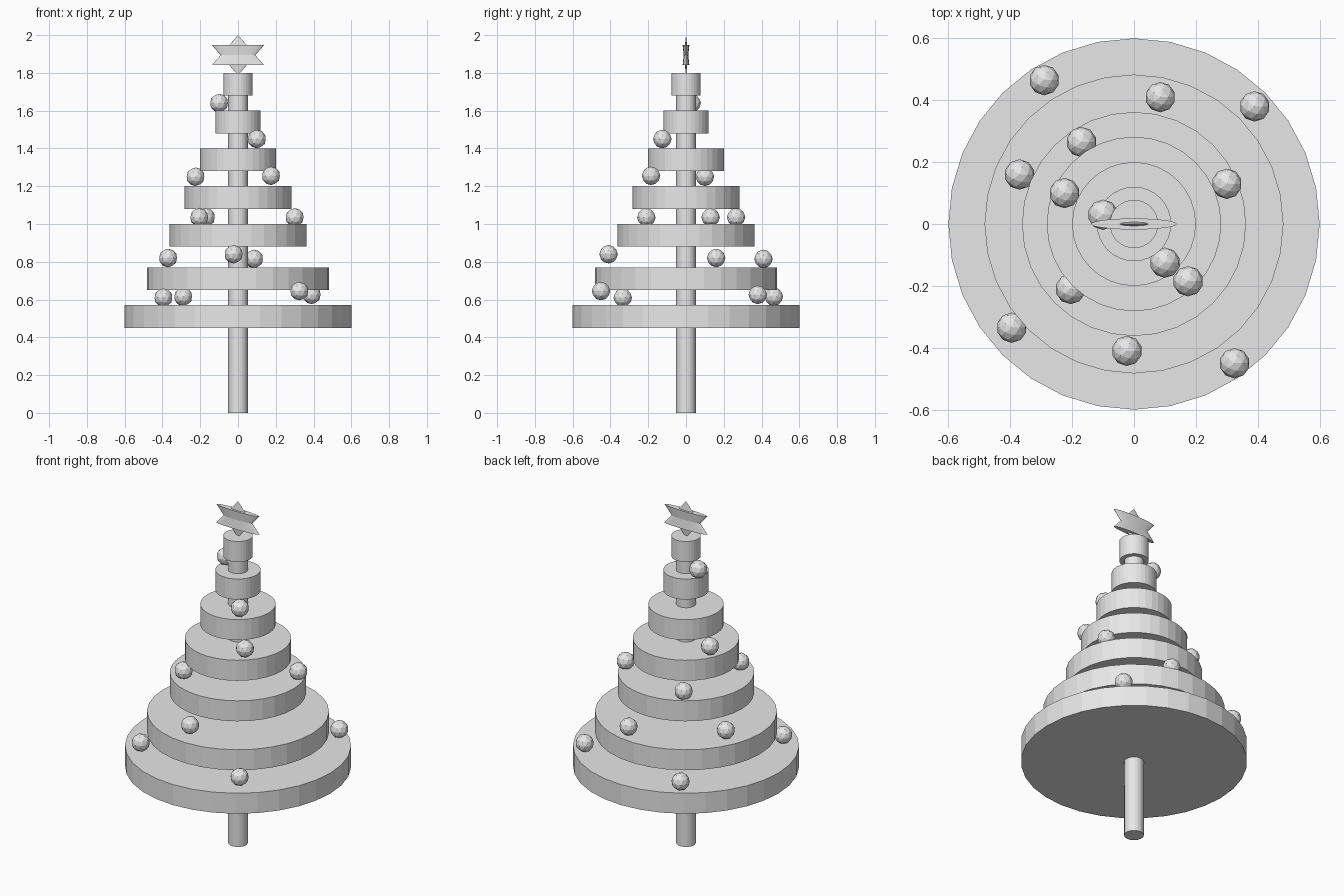
import bpy
from mathutils import Vector

cube = bpy.data.objects.get("Cube")
if cube:
    bpy.data.objects.remove(cube, do_unlink=True)

# One plain grey for every part
grey = bpy.data.materials.new("plain grey")
grey.use_nodes = True
colour = (0.8, 0.8, 0.8, 1)
grey.diffuse_color = colour
grey.node_tree.nodes["Principled BSDF"].inputs["Base Color"].default_value = colour


def finish(name):
    obj = bpy.context.object
    obj.name = name
    obj.data.materials.append(grey)
    return obj


def disc(name, radius, bottom, top):
    bpy.ops.mesh.primitive_cylinder_add(
        vertices=32, radius=radius, depth=top - bottom, location=(0, 0, (top + bottom) / 2))
    return finish(name)


# Trunk
disc("trunk", 0.052, 0, 1.75)

# Tiers of branches: radius and underside height
tiers = [(0.6, 0.45), (0.483, 0.65), (0.362, 0.88), (0.282, 1.08),
         (0.2, 1.28), (0.12, 1.48), (0.078, 1.68)]
for i, (radius, bottom) in enumerate(tiers, 1):
    disc(f"branch_tier_{i}", radius, bottom, bottom + 0.12)

# Star: two flattened cones, one pointing up and one down
STAR_Z, CONE_DEPTH = 1.894, 0.159
for name, sign in (("star_up", 1), ("star_down", -1)):
    tip, base = (0, 0.138) if sign > 0 else (0.138, 0)
    bpy.ops.mesh.primitive_cone_add(
        vertices=32, radius1=base, radius2=tip, depth=CONE_DEPTH,
        location=(0, 0, STAR_Z + sign * (0.106 - CONE_DEPTH / 2)))
    finish(name).scale.y = 0.13

# Baubles resting on the tiers
baubles = [(-0.29, 0.465, 0.615), (0.39, 0.38, 0.625), (-0.395, -0.335, 0.61),
           (0.325, -0.45, 0.645), (0.085, 0.41, 0.815), (-0.37, 0.16, 0.82),
           (-0.023, -0.41, 0.84), (-0.17, 0.265, 1.035), (0.3, 0.13, 1.035),
           (-0.205, -0.21, 1.035), (-0.225, 0.1, 1.25), (0.175, -0.185, 1.255),
           (0.1, -0.125, 1.45), (-0.1, 0.03, 1.64)]
for i, place in enumerate(baubles, 1):
    bpy.ops.mesh.primitive_ico_sphere_add(subdivisions=2, radius=0.049, location=Vector(place))
    finish(f"bauble_{i}")
